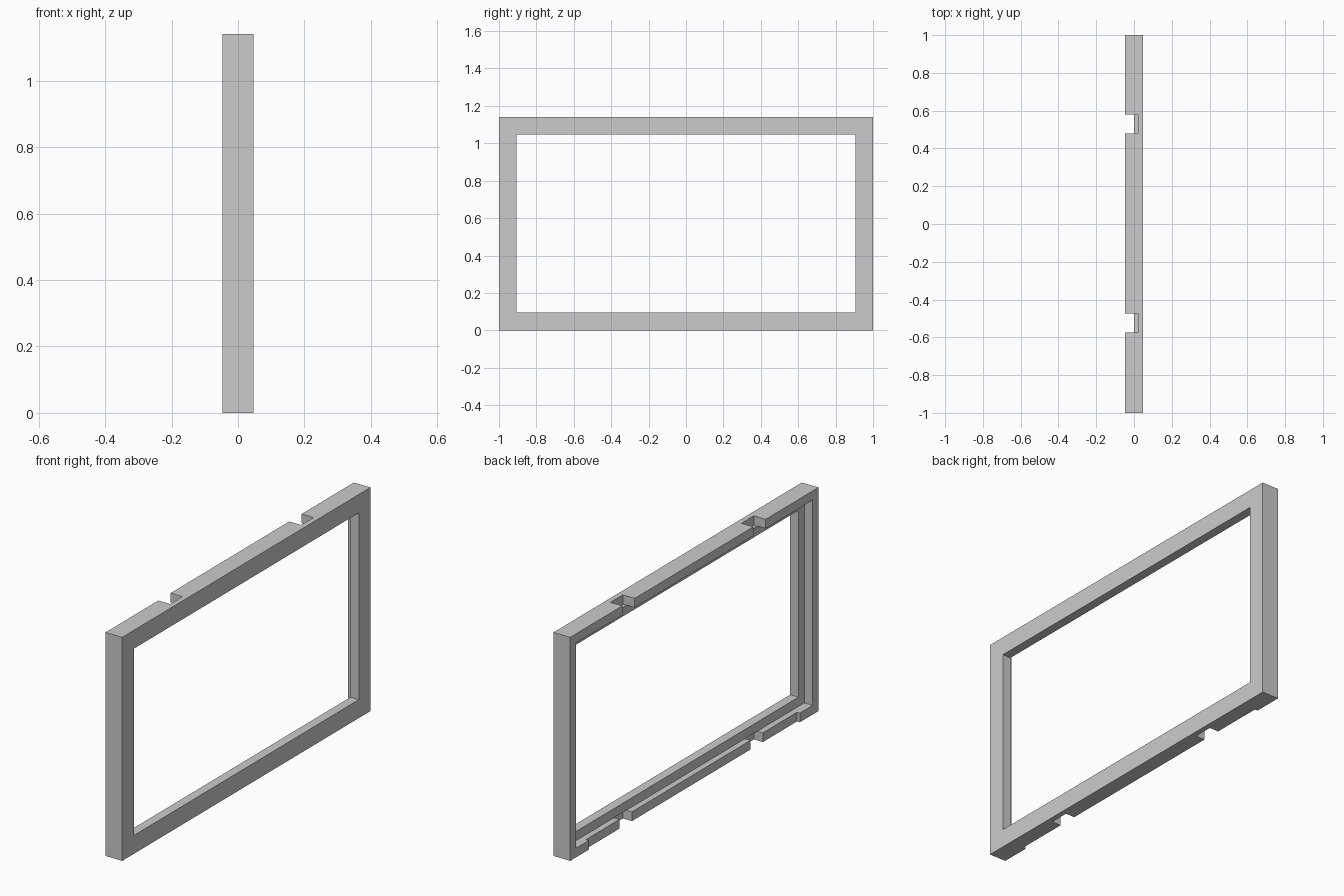
import bpy
from mathutils import Vector

if "Cube" in bpy.data.objects:
    bpy.data.objects.remove(bpy.data.objects["Cube"], do_unlink=True)

HALF_T, HEIGHT, RAIL, LIP = 0.047, 1.14, 0.094, 0.047
OUT = 0.2  # how far cutters reach past the body


def box(name, low, high):
    low, high = Vector(low), Vector(high)
    bpy.ops.mesh.primitive_cube_add(size=1, location=(low + high) / 2)
    obj = bpy.context.object
    obj.name = name
    obj.scale = high - low
    bpy.ops.object.transform_apply(location=False, rotation=False, scale=True)
    return obj


def cut(body, low, high):
    cutter = box("cutter", low, high)
    cutter.hide_render = True
    mod = body.modifiers.new("cut", 'BOOLEAN')
    mod.operation, mod.solver, mod.object = 'DIFFERENCE', 'EXACT', cutter
    bpy.context.view_layer.objects.active = body
    bpy.ops.object.modifier_apply(modifier=mod.name)
    bpy.data.objects.remove(cutter, do_unlink=True)


# Outer block
frame = box("panel_frame", (-HALF_T, -1, 0), (HALF_T, 1, HEIGHT))

# Window opening, and the wider rebate behind it
cut(frame, (-OUT, RAIL - 1, RAIL), (OUT, 1 - RAIL, HEIGHT - RAIL))
cut(frame, (-OUT, LIP - 1, LIP), (0, 1 - LIP, HEIGHT - LIP))

# Shallow recess along the back of the bottom lip
cut(frame, (-OUT, -0.85, -OUT), (-HALF_T + 0.016, 0.85, LIP + 0.01))

# Clip notches through the top and bottom lips
for y in (-0.525, 0.53):
    for z0, z1 in ((-OUT, LIP + 0.001), (HEIGHT - LIP - 0.001, HEIGHT + OUT)):
        cut(frame, (-OUT, y - 0.05, z0), (0.02, y + 0.05, z1))

# Plain grey finish
grey = bpy.data.materials.new("light_grey")
grey.use_nodes = True
colour = (0.6, 0.6, 0.6, 1)
grey.diffuse_color = colour
grey.node_tree.nodes["Principled BSDF"].inputs["Base Color"].default_value = colour
frame.data.materials.clear()
frame.data.materials.append(grey)
for face in frame.data.polygons:
    face.material_index = 0
    face.use_smooth = False
